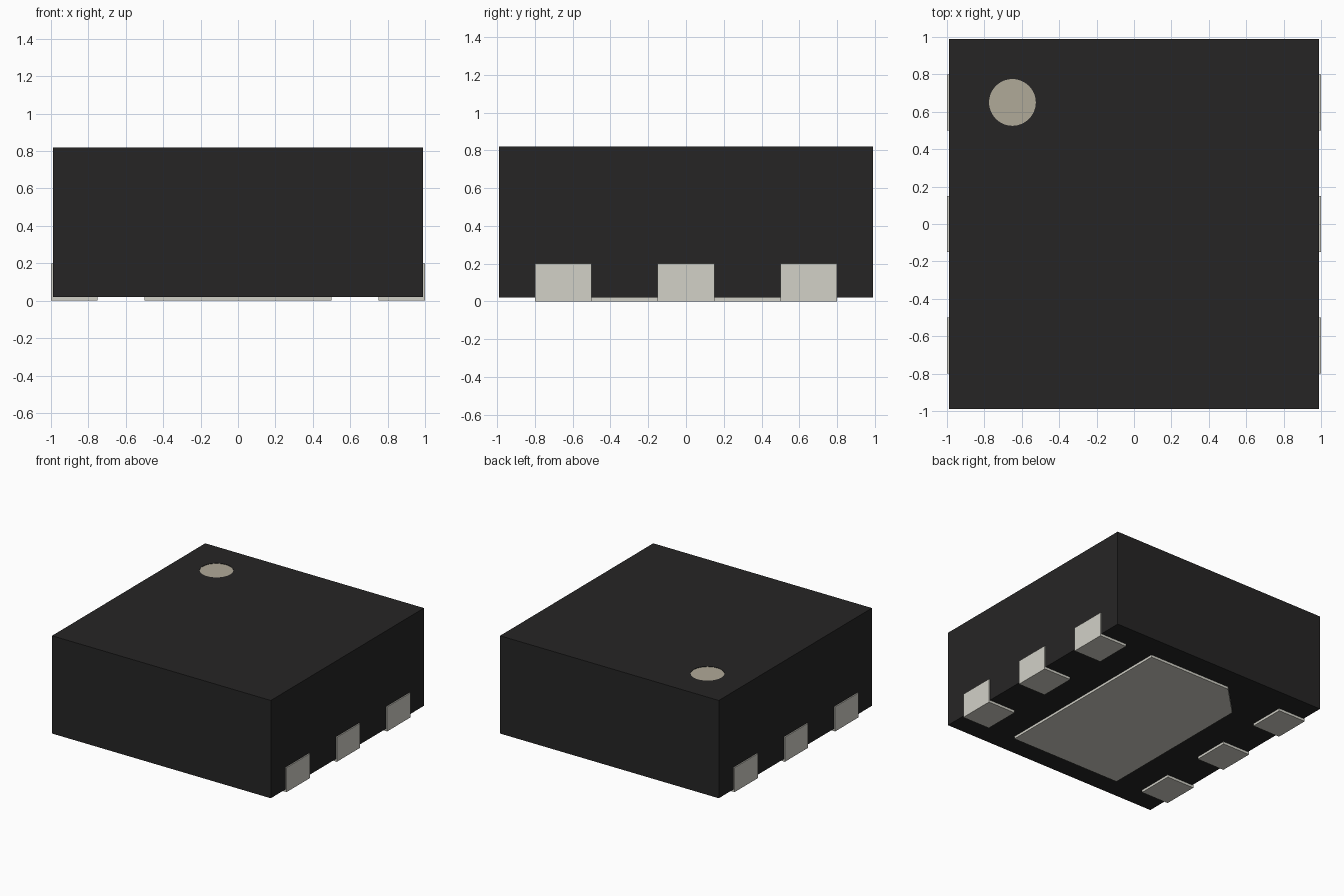
import bpy, bmesh

if "Cube" in bpy.data.objects:
    bpy.data.objects.remove(bpy.data.objects["Cube"])

def material(name, rgb):
    m = bpy.data.materials.new(name)
    m.diffuse_color = (*rgb, 1)
    m.use_nodes = True
    m.node_tree.nodes["Principled BSDF"].inputs["Base Color"].default_value = m.diffuse_color
    return m

BLACK = material("black_plastic", (0.0192, 0.0185, 0.0185))
METAL = material("tinned_metal", (0.645, 0.638, 0.573))
MARK = material("marking", (0.435, 0.398, 0.316))

def prism(name, outline, z0, z1, mat):
    """Extrude a flat outline from z0 up to z1."""
    bm = bmesh.new()
    base = bm.faces.new([bm.verts.new((x, y, z0)) for x, y in outline])
    top = bmesh.ops.extrude_face_region(bm, geom=[base])["geom"]
    bmesh.ops.translate(bm, vec=(0, 0, z1 - z0),
                        verts=[v for v in top if isinstance(v, bmesh.types.BMVert)])
    bmesh.ops.recalc_face_normals(bm, faces=bm.faces)
    mesh = bpy.data.meshes.new(name)
    bm.to_mesh(mesh)
    bm.free()
    mesh.materials.append(mat)
    ob = bpy.data.objects.new(name, mesh)
    bpy.context.collection.objects.link(ob)
    return ob

def rect(x0, x1, y0, y1):
    return [(x0, y0), (x1, y0), (x1, y1), (x0, y1)]

def disc(name, radius, z0, z1, mat):
    bpy.ops.mesh.primitive_cylinder_add(vertices=48, radius=radius, depth=z1 - z0,
                                        location=(-0.65, 0.65, (z0 + z1) / 2))
    ob = bpy.context.object
    ob.name = name
    ob.data.materials.append(mat)
    bpy.ops.object.shade_smooth_by_angle()
    return ob

# Package body with a shallow round recess for the pin one marker
body = prism("body", rect(-0.99, 0.99, -0.99, 0.99), 0.02, 0.82, BLACK)
cutter = disc("marker_recess_cutter", 0.125, 0.80, 0.90, BLACK)
cut = body.modifiers.new("marker_recess", "BOOLEAN")
cut.operation = "DIFFERENCE"
cut.solver = "EXACT"
cut.object = cutter
bpy.context.view_layer.objects.active = body
bpy.ops.object.modifier_apply(modifier=cut.name)
bpy.data.objects.remove(cutter)

# Marker disc sitting just below the top surface
disc("pin_one_marker", 0.125, 0.80, 0.817, MARK)

# Three contacts along each side
for side, s in (("left", -1), ("right", 1)):
    for i, y in enumerate((-0.65, 0, 0.65)):
        x0, x1 = sorted((0.75 * s, 1.0 * s))
        prism(f"{side}_contact_{i + 1}", rect(x0, x1, y - 0.15, y + 0.15), 0, 0.2, METAL)

# Thermal pad underneath with one chamfered corner
prism("thermal_pad", [(-0.5, -0.8), (0.5, -0.8), (0.5, 0.8), (-0.25, 0.8), (-0.5, 0.55)],
      0, 0.2, METAL)
